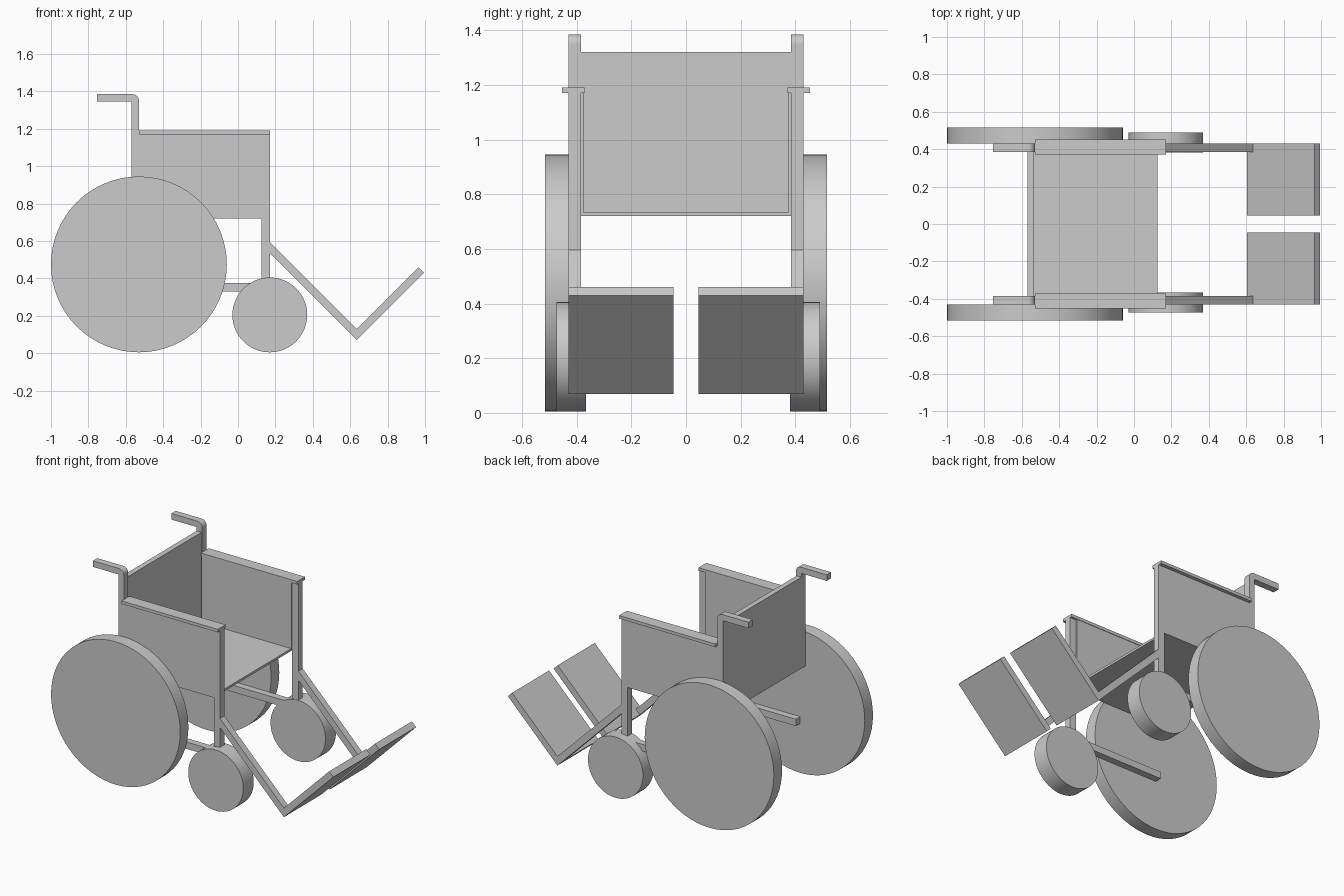
import bpy, bmesh, math

cube = bpy.data.objects.get("Cube")
if cube:
    bpy.data.objects.remove(cube, do_unlink=True)

grey = bpy.data.materials.new("light_grey")
grey.use_nodes = True
GREY = (0.6, 0.6, 0.6, 1)
grey.diffuse_color = GREY
grey.node_tree.nodes["Principled BSDF"].inputs["Base Color"].default_value = GREY


def extrude_profile(name, points, y0, y1):
    """Extrude a closed x-z outline from y0 to y1."""
    bm = bmesh.new()
    face = bm.faces.new([bm.verts.new((x, y0, z)) for x, z in points])
    ext = bmesh.ops.extrude_face_region(bm, geom=[face])
    verts = [g for g in ext["geom"] if isinstance(g, bmesh.types.BMVert)]
    bmesh.ops.translate(bm, verts=verts, vec=(0, y1 - y0, 0))
    bmesh.ops.recalc_face_normals(bm, faces=bm.faces)
    mesh = bpy.data.meshes.new(name)
    bm.to_mesh(mesh)
    bm.free()
    mesh.materials.append(grey)
    obj = bpy.data.objects.new(name, mesh)
    bpy.context.collection.objects.link(obj)
    return obj


def box(name, x0, x1, y0, y1, z0, z1):
    return extrude_profile(name, [(x0, z0), (x1, z0), (x1, z1), (x0, z1)], y0, y1)


def wheel(name, x, z, radius, y0, y1):
    bpy.ops.mesh.primitive_cylinder_add(
        vertices=64, radius=radius, depth=y1 - y0,
        location=(x, (y0 + y1) / 2, z), rotation=(math.pi / 2, 0, 0))
    obj = bpy.context.object
    obj.name = name
    obj.data.materials.append(grey)
    bpy.ops.object.shade_smooth_by_angle(angle=math.radians(30))


# Back post and push handle as one bent outline
BEND = 0.035
handle = [(-0.57, 0.72), (-0.53, 0.72)]
for i in range(7):
    a = math.radians(15 * i)
    handle.append((-0.53 - BEND + BEND * math.cos(a), 1.385 - BEND + BEND * math.sin(a)))
handle += [(-0.755, 1.385), (-0.755, 1.345), (-0.57, 1.345)]

# Sloping leg bar and upturned footplate
leg = [(0.17, 0.595), (0.17, 0.535), (0.635, 0.07), (0.635, 0.13)]
plate = [(0.635, 0.07), (0.995, 0.43), (0.965, 0.46), (0.605, 0.10)]

INNER, OUTER = 0.385, 0.43
for side, s in (("left", 1), ("right", -1)):
    def span(a, b):
        return sorted((s * a, s * b))

    frame = span(INNER, OUTER)
    extrude_profile(f"{side}_back_post_and_handle", handle, *frame)
    extrude_profile(f"{side}_leg_bar", leg, *frame)
    extrude_profile(f"{side}_footplate", plate, *span(0.045, OUTER))
    box(f"{side}_front_post", 0.125, 0.17, *frame, 0.33, 1.17)
    box(f"{side}_lower_rail", -0.53, 0.125, *frame, 0.33, 0.375)
    box(f"{side}_side_panel", -0.53, 0.125, *span(0.375, OUTER), 0.72, 1.17)
    box(f"{side}_armrest", -0.53, 0.17, *span(0.372, 0.453), 1.17, 1.19)
    wheel(f"{side}_main_wheel", -0.53, 0.475, 0.47, *span(OUTER, 0.515))
    # Both casters sit a touch toward the same side
    c0, c1 = span(0.373, 0.482)
    wheel(f"{side}_caster", 0.17, 0.205, 0.2, c0 + 0.008, c1 + 0.008)

# Seat and backrest between the frames
box("seat", -0.57, 0.125, -INNER, INNER, 0.72, 0.735)
box("backrest", -0.57, -0.535, -INNER, INNER, 0.72, 1.32)
